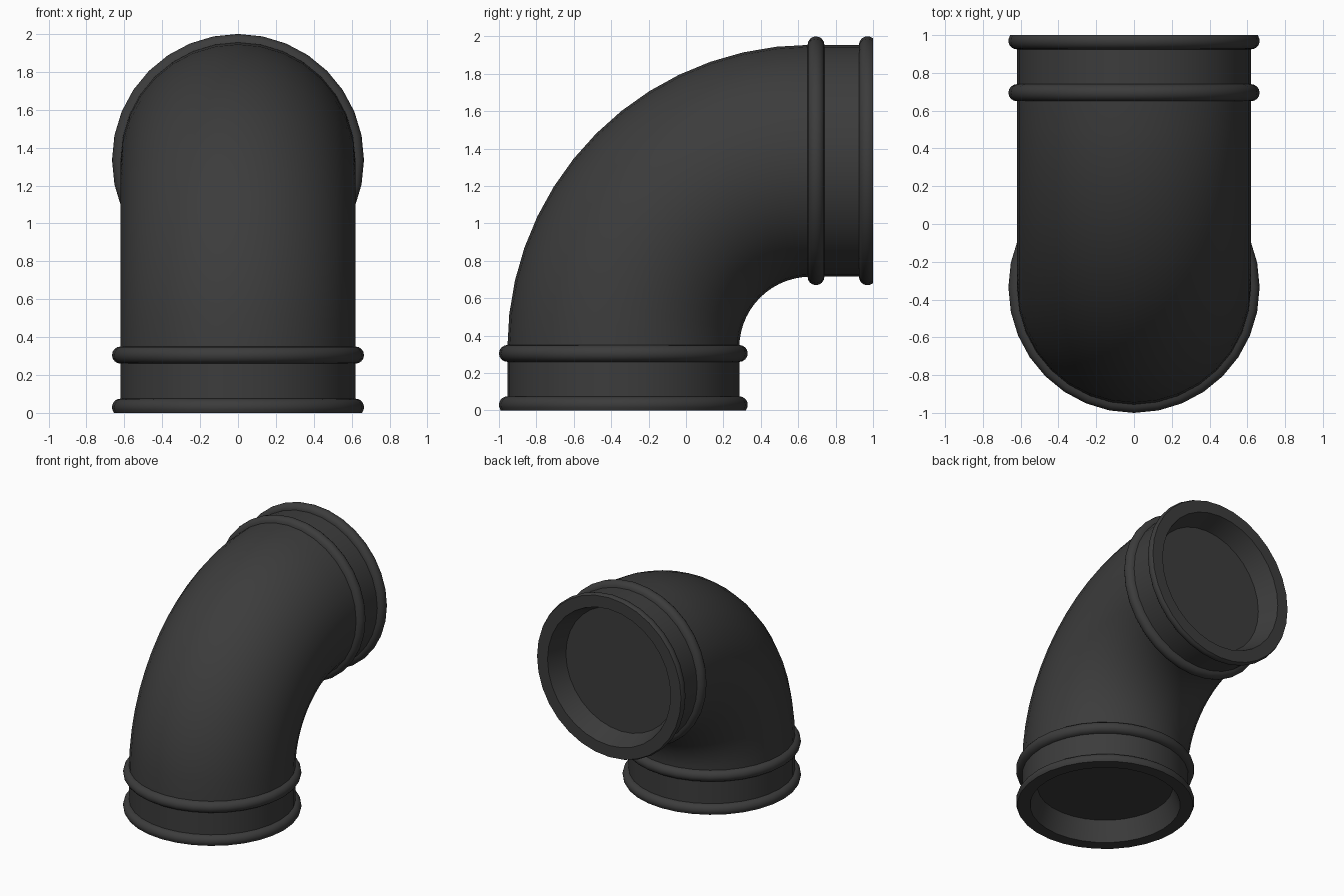
import bpy
import bmesh
from math import pi, sin, cos, radians
from mathutils import Matrix, Vector

if "Cube" in bpy.data.objects:
    bpy.data.objects.remove(bpy.data.objects["Cube"], do_unlink=True)

SIDES = 32          # segments around the pipe
PIPE_R = 0.62
BEAD_R = 0.665
BEND_R = 1.0        # centreline radius of the elbow
COLLAR = 0.335      # length of each straight end

rubber = bpy.data.materials.new("dark grey rubber")
rubber.use_nodes = True
colour = (0.045, 0.045, 0.045, 1)
rubber.diffuse_color = colour
rubber.node_tree.nodes["Principled BSDF"].inputs["Base Color"].default_value = colour


def finish(bm, name, matrix=None):
    bmesh.ops.remove_doubles(bm, verts=bm.verts, dist=0.0005)
    bmesh.ops.recalc_face_normals(bm, faces=bm.faces)
    mesh = bpy.data.meshes.new(name)
    bm.to_mesh(mesh)
    bm.free()
    if matrix:
        mesh.transform(matrix)
    mesh.materials.append(rubber)
    obj = bpy.data.objects.new(name, mesh)
    bpy.context.collection.objects.link(obj)
    bpy.ops.object.select_all(action="DESELECT")
    obj.select_set(True)
    bpy.context.view_layer.objects.active = obj
    bpy.ops.object.shade_smooth_by_angle(angle=radians(35))
    return obj


def lathe(name, profile, matrix):
    """Revolve (radius, height) points around z."""
    bm = bmesh.new()
    verts = [bm.verts.new((r, 0, h)) for r, h in profile]
    edges = [bm.edges.new(pair) for pair in zip(verts, verts[1:])]
    bmesh.ops.spin(bm, geom=verts + edges, cent=(0, 0, 0), axis=(0, 0, 1),
                   angle=2 * pi, steps=SIDES)
    return finish(bm, name, matrix)


def bead(height, start, steps=8):
    """Rounded bulge on the pipe wall, from the start angle up to +90 degrees."""
    size = BEAD_R - PIPE_R
    angles = [start + (pi / 2 - start) * i / steps for i in range(steps + 1)]
    return [(PIPE_R + size * cos(a), height + size * sin(a)) for a in angles]


# Collar section: recessed floor, tapered mouth, flat rim, two beads
profile = [(0, 0.16), (0.505, 0.16), (0.56, 0), (0.655, 0)]
profile += bead(0.03, -0.3)
profile += bead(0.305, -pi / 2)
profile += [(PIPE_R, COLLAR + 0.02)]

lower = Matrix.Translation((0, -COLLAR, 0))
upper = Matrix.Translation((0, 1, COLLAR + BEND_R)) @ Matrix.Rotation(pi / 2, 4, "X")
lathe("lower_collar", profile, lower)
lathe("rear_collar", profile, upper)

# Quarter bend: a ring swept around the inner corner
bm = bmesh.new()
ring = bmesh.ops.create_circle(bm, segments=SIDES, radius=PIPE_R,
                               matrix=Matrix.Translation((0, -COLLAR, COLLAR)))["verts"]
bmesh.ops.spin(bm, geom=ring + bm.edges[:], cent=(0, BEND_R - COLLAR, COLLAR),
               axis=(-1, 0, 0), angle=pi / 2, steps=14)
finish(bm, "elbow_bend")
